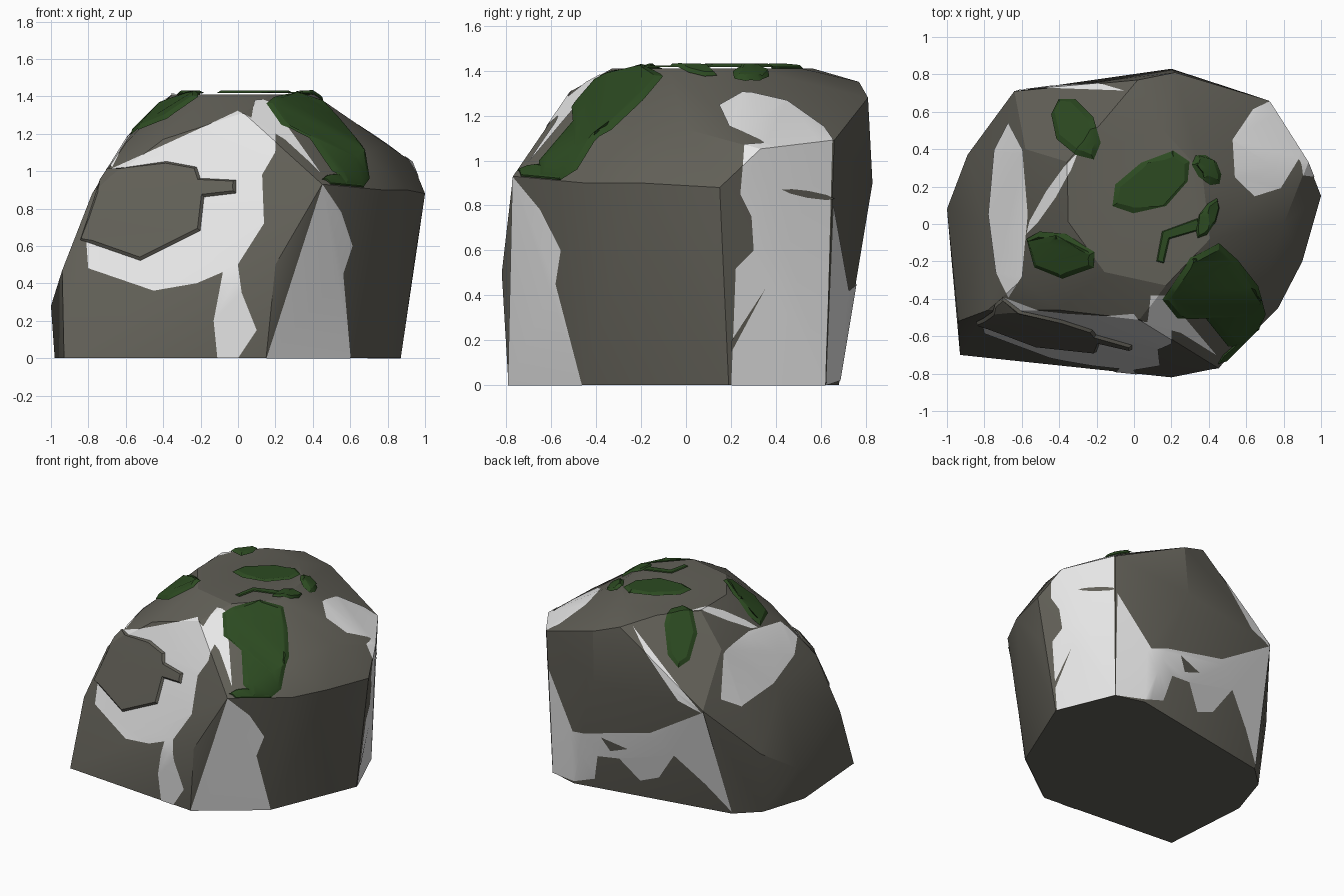
import bpy
import bmesh
import math
import random
from mathutils import Vector
from mathutils.geometry import tessellate_polygon

default_cube = bpy.data.objects.get("Cube")
if default_cube:
    bpy.data.objects.remove(default_cube, do_unlink=True)

random.seed(4)


def make_material(name, colour):
    material = bpy.data.materials.new(name)
    material.use_nodes = True
    material.diffuse_color = (*colour, 1)
    shader = material.node_tree.nodes["Principled BSDF"]
    shader.inputs["Base Color"].default_value = (*colour, 1)
    shader.inputs["Roughness"].default_value = .9
    return material


dark_stone = make_material("dark stone", (.12, .115, .095))
pale_stone = make_material("pale stone", (.8, .8, .8))
moss_green = make_material("moss green", (.025, .068, .015))


def add_object(name, bm, material):
    mesh = bpy.data.meshes.new(name)
    bm.to_mesh(mesh)
    bm.free()
    mesh.materials.append(material)
    obj = bpy.data.objects.new(name, mesh)
    bpy.context.collection.objects.link(obj)
    bpy.ops.object.select_all(action="DESELECT")
    obj.select_set(True)
    bpy.context.view_layer.objects.active = obj
    bpy.ops.object.shade_smooth_by_angle(angle=math.radians(24))


def oval(u, v, length, width, turn, sides=8, jitter=.1):
    """Slightly uneven oval outline, turned in degrees."""
    turn = math.radians(turn)
    outline = []
    for i in range(sides):
        angle = math.tau * i / sides
        reach = 1 + random.uniform(-jitter, jitter)
        a = length * reach * math.cos(angle)
        b = width * reach * math.sin(angle)
        outline.append((u + a * math.cos(turn) - b * math.sin(turn),
                        v + a * math.sin(turn) + b * math.cos(turn)))
    return outline


# Boulder: the hull of a few rough rings of corner points
footprint = [(-.93, -.7), (.15, -.79), (.6, -.46), (.87, .19), (.69, .62),
             (.47, .68), (-.71, .46), (-.87, .31), (-.98, -.03)]
waist = [(-.94, -.52, .47), (-1, .08, .28), (-.89, .37, .47),
         (.2, -.82, .5), (.95, .12, .57)]
shoulder = [(-.64, .71, .86), (-.8, 0, .82), (-.78, -.46, .88), (.2, .83, .9),
            (.72, .66, 1.09), (.93, .33, 1.05), (1, .15, .88),
            (.9, -.2, .9), (.77, -.45, .9), (.45, -.77, .93)]
brow = [(-.58, .4, 1.2), (-.6, -.3, 1.15), (-.4, -.46, 1.17), (.03, -.51, 1.31),
        (.02, .77, 1.35), (.22, .81, 1.28), (.8, 0, 1.14), (.67, -.4, 1.1)]
crown = oval(0, .14, .41, .46, 20)

boulder = bmesh.new()
for ring, height in ((footprint, 0), (crown, 1.41)):
    for x, y in ring:
        boulder.verts.new((x, y, height))
for point in waist + shoulder + brow:
    boulder.verts.new(point)
bmesh.ops.convex_hull(boulder, input=boulder.verts[:])
spare = [v for v in boulder.verts if not v.link_faces]
bmesh.ops.delete(boulder, geom=spare, context="VERTS")
bmesh.ops.recalc_face_normals(boulder, faces=boulder.faces[:])
boulder.normal_update()

# Each side maps a flat outline into space and names the way it faces
SIDES = {
    "front": (lambda u, v: Vector((u, 0, v)), Vector((0, -1, 0))),
    "back": (lambda u, v: Vector((u, 0, v)), Vector((0, 1, 0))),
    "left": (lambda u, v: Vector((0, u, v)), Vector((1, 0, 0))),
    "top": (lambda u, v: Vector((u, v, 0)), Vector((0, 0, 1))),
}


def cut_patch(outline, side):
    """Cut the part of the boulder surface that lies behind an outline."""
    place, facing = SIDES[side]
    corners = [place(u, v) for u, v in outline]
    scratch = bpy.data.meshes.new("scratch")
    patch = bmesh.new()
    for triangle in tessellate_polygon([corners]):
        piece = boulder.copy()
        piece.normal_update()
        hidden = [f for f in piece.faces if f.normal.dot(facing) < .06]
        bmesh.ops.delete(piece, geom=hidden, context="FACES")
        points = [corners[c] for c in triangle]
        centre = sum(points, Vector()) / len(points)
        for start, end in zip(points, points[1:] + points[:1]):
            outward = (end - start).cross(facing)
            if outward.dot(centre - start) > 0:
                outward.negate()
            bmesh.ops.bisect_plane(
                piece, geom=piece.verts[:] + piece.edges[:] + piece.faces[:],
                plane_co=start, plane_no=outward.normalized(), clear_outer=True)
        piece.to_mesh(scratch)
        piece.free()
        patch.from_mesh(scratch)
    bpy.data.meshes.remove(scratch)
    bmesh.ops.remove_doubles(patch, verts=patch.verts[:], dist=.001)
    return patch


def add_patch(name, side, material, outline, lift=.004, rise=0, rim=.03):
    """Lay a patch just above the boulder, raised inside a sloping rim."""
    patch = cut_patch(outline, side)
    patch.normal_update()
    moves = [(v, v.normal * lift) for v in patch.verts]
    for vert, move in moves:
        vert.co += move
    if rise:
        bmesh.ops.inset_region(patch, faces=patch.faces[:], thickness=rim,
                               depth=rise, use_boundary=True, use_even_offset=False)
    add_object(name, patch, material)


# Pale broken faces
add_patch("front_pale_face", "front", pale_stone, [
    (-.7, 1), (0, 1.32), (.2, 1.22), (.2, 1.1), (.13, .98), (.14, .72), (0, .5),
    (.02, .35), (.1, .15), (0, 0), (-.11, 0), (-.13, .2), (-.08, .46), (-.22, .4),
    (-.45, .36), (-.8, .48), (-.81, .62), (-.6, .7), (-.6, 1)])
add_patch("front_pale_wedge", "front", pale_stone, [
    (.15, 0), (.45, .93), (.55, .78), (.61, .6), (.56, .45), (.6, 0)])
add_patch("side_pale_face", "left", pale_stone, [
    (.2, 0), (.22, .52), (.3, .6), (.29, .75), (.24, .85), (.26, 1.07), (.65, 1.1),
    (.62, 0)])
add_patch("back_pale_streak", "back", pale_stone, [
    (-.64, .84), (-.05, 1.35), (-.45, .9)])
add_patch("back_pale_face", "back", pale_stone, [
    (-.64, .85), (-.2, .58), (.45, .42), (.7, .8), (.69, 0), (.47, .02), (.3, .08),
    (.25, .28), (.08, .3), (-.05, .14), (-.2, .2), (-.35, .42), (-.55, .22),
    (-.71, .02)])
add_patch("shoulder_pale_face", "top", pale_stone, oval(.71, .4, .28, .19, 75))
add_patch("flank_pale_face", "top", pale_stone, oval(-.67, .05, .46, .1, 90))
add_patch("crown_pale_streak", "top", pale_stone, oval(-.44, .16, .25, .03, 58))
add_patch("brow_pale_face", "top", pale_stone, [
    (.07, -.53), (.09, -.38), (.17, -.38), (.44, -.7), (.25, -.58)])

# Raised dark crag, thin dark cracks and a chip
add_patch("front_crag", "front", dark_stone, [
    (-.84, .63), (-.78, .61), (-.52, .52), (-.2, .68), (-.18, .86), (-.01, .88),
    (-.01, .95), (-.2, .96), (-.22, 1.02), (-.38, 1.05), (-.72, 1)],
    lift=.007, rise=.015, rim=.015)
add_patch("side_crack", "left", dark_stone, oval(.54, .85, .11, .015, -10),
          lift=.008)
add_patch("low_side_crack", "left", dark_stone, [(.2, .2), (.35, .43), (.2, .15)],
          lift=.008)
add_patch("back_chip", "back", dark_stone, [(.2, .45), (0, .4), (.14, .35)],
          lift=.008)


# Moss cushions with sloping rims
def add_moss(name, outline, rise=.015, rim=.03):
    add_patch(name, "top", moss_green, outline, lift=.007, rise=rise, rim=rim)


add_moss("back_moss", oval(-.31, .51, .19, .11, -60))
add_moss("crown_moss", oval(.1, .22, .25, .13, 30))
add_moss("small_moss", oval(.39, .29, .1, .06, -50))
add_moss("round_moss", oval(.39, .03, .11, .05, 65), rim=.015)
add_moss("moss_hook", [(.12, -.2), (.15, -.04), (.34, .03), (.36, -.03),
                       (.19, -.08), (.16, -.21)], rise=.006, rim=.008)
add_moss("front_moss", [(-.57, -.08), (-.5, -.04), (-.36, -.05), (-.21, -.15),
                        (-.21, -.23), (-.38, -.29), (-.53, -.23)])
add_moss("large_moss", [(.3, -.18), (.45, -.1), (.55, -.19), (.66, -.33), (.7, -.48),
                        (.62, -.65), (.5, -.65), (.38, -.5), (.23, -.5),
                        (.15, -.4)], rise=.012)
add_moss("moss_tuft", oval(.57, -.64, .15, .025, 40), rise=.006, rim=.006)

add_object("boulder", boulder, dark_stone)
